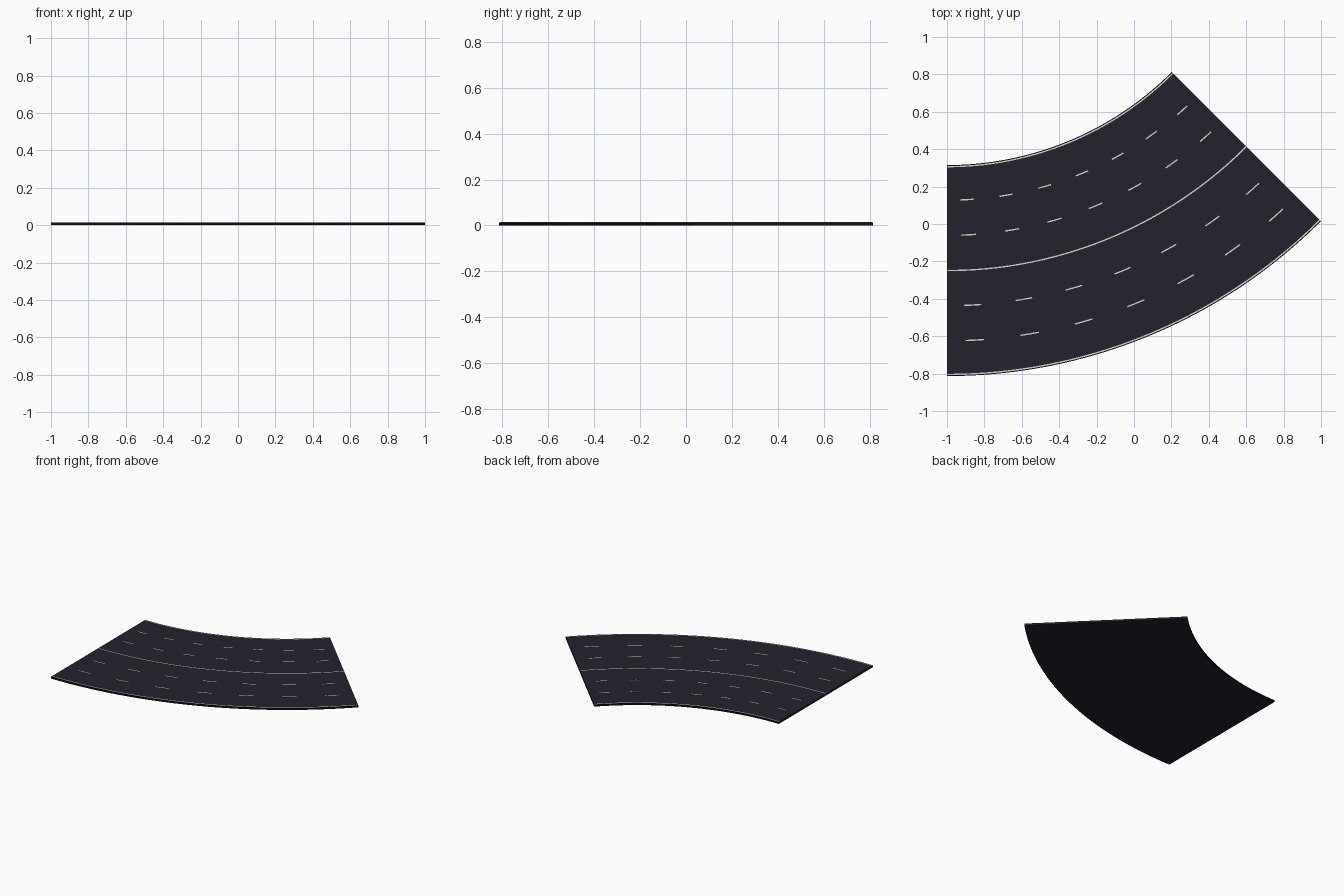
import bpy, bmesh, math

if "Cube" in bpy.data.objects:
    bpy.data.objects.remove(bpy.data.objects["Cube"])

CX, CY = -1.0, 2.015            # centre of the bend
R_IN, R_OUT = 1.70, 2.828
MID, LANE = 2.264, 0.188
SWEEP = math.pi / 4
TOP = 0.014                     # road surface height
PAINT = 0.0012                  # thickness of painted plates
DASHES = 7
STEPS = DASHES * 6


def material(name, rgb):
    m = bpy.data.materials.new(name)
    m.diffuse_color = (*rgb, 1)
    m.use_nodes = True
    m.node_tree.nodes["Principled BSDF"].inputs["Base Color"].default_value = m.diffuse_color
    return m


asphalt = material("asphalt", (0.017, 0.016, 0.027))
black = material("black_edge", (0.004, 0.004, 0.005))
white = material("white_paint", (0.72, 0.72, 0.66))


def add_sector(bm, r0, r1, z0, z1, a0=0.0, a1=SWEEP, steps=STEPS):
    """Closed ring sector; angle 0 points to -y and grows towards +x."""
    rings = []
    for i in range(steps + 1):
        a = a0 + (a1 - a0) * i / steps
        s, c = math.sin(a), math.cos(a)
        rings.append([bm.verts.new((CX + r * s, CY - r * c, z))
                      for r, z in ((r0, z0), (r1, z0), (r1, z1), (r0, z1))])
    for p, q in zip(rings, rings[1:]):
        for k in range(4):
            n = (k + 1) % 4
            bm.faces.new((p[k], p[n], q[n], q[k]))
    bm.faces.new(rings[0])
    bm.faces.new(rings[-1][::-1])


def finish(name, bm, mat):
    bmesh.ops.recalc_face_normals(bm, faces=bm.faces)
    me = bpy.data.meshes.new(name)
    bm.to_mesh(me)
    bm.free()
    me.materials.append(mat)
    ob = bpy.data.objects.new(name, me)
    bpy.context.collection.objects.link(ob)


def sector(name, mat, *args):
    bm = bmesh.new()
    add_sector(bm, *args)
    finish(name, bm, mat)


# Road slab with thin black borders along both curves
EDGE = 0.005
sector("road_slab", asphalt, R_IN + EDGE, R_OUT - EDGE, 0, TOP)
sector("inner_border", black, R_IN, R_IN + EDGE, 0, TOP)
sector("outer_border", black, R_OUT - EDGE, R_OUT, 0, TOP)

# Solid painted lines
W = 0.007
for name, r in (("inner_edge_line", R_IN + EDGE + W / 2),
                ("centre_line", MID),
                ("outer_edge_line", R_OUT - EDGE - W / 2)):
    sector(name, white, r - W / 2, r + W / 2, TOP, TOP + PAINT)

# Dashed lane lines: each dash fills the middle third of its pitch
pitch = SWEEP / DASHES
for n in (-2, -1, 1, 2):
    r = MID + n * LANE
    bm = bmesh.new()
    for i in range(DASHES):
        a = (i + 1 / 3) * pitch
        add_sector(bm, r - W / 2, r + W / 2, TOP, TOP + PAINT, a, a + pitch / 3, 2)
    finish(f"lane_dashes_{n + 3}", bm, white)
